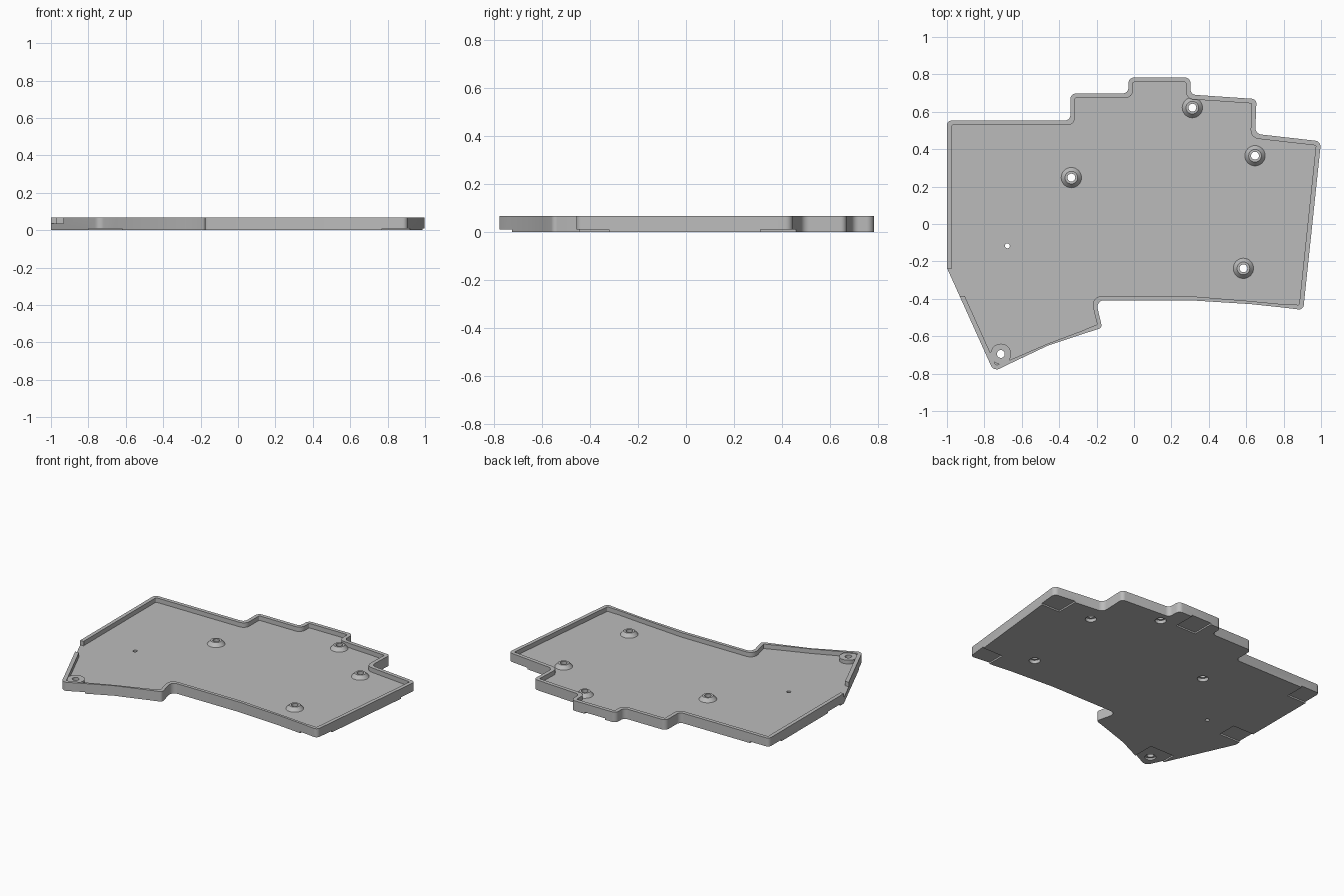
import bpy, bmesh, math
from mathutils import Vector

default = bpy.data.objects.get("Cube")
if default:
    bpy.data.objects.remove(default, do_unlink=True)

HEIGHT, FLOOR = 0.067, 0.037
WALL, SLIM = 0.025, 0.01

# Case outline, clockwise from above: x, y, corner radius, wall of the next edge
OUTLINE = [
    (-1, .553, .025, WALL), (-.34, .553, .03, WALL), (-.34, .698, .03, WALL),
    (-.03, .698, .03, WALL), (-.03, .783, .03, WALL), (.302, .783, .03, WALL),
    (.302, .692, .03, WALL), (.655, .668, .025, WALL), (.648, .482, .035, WALL),
    (1, .442, .03, WALL), (.905, -.46, .025, WALL), (.8, -.447, 0, SLIM),
    (.62, -.428, 0, .022), (.3, -.408, 0, .022), (-.205, -.408, .035, .022),
    (-.17, -.555, .02, WALL), (-.28, -.59, 0, SLIM), (-.46, -.65, 0, SLIM),
    (-.65, -.74, 0, WALL), (-.75, -.79, .035, WALL), (-1, -.235, .01, WALL),
]


def side(direction):
    return Vector((direction.y, -direction.x))


def inset(outline):
    """Move every edge inward by its own wall thickness."""
    result = []
    for i, (x, y, r, t) in enumerate(outline):
        p = Vector((x, y))
        before = outline[i - 1]
        after = outline[(i + 1) % len(outline)]
        d1 = (p - Vector(before[:2])).normalized()
        d2 = (Vector(after[:2]) - p).normalized()
        turn = d1.x * d2.y - d1.y * d2.x
        t1 = before[3]
        if abs(turn) < 0.2:
            q = p + (side(d1) + side(d2)).normalized() * (t1 + t) / 2
        else:
            a, b = p + side(d1) * t1, p + side(d2) * t
            gap = b - a
            q = a + d1 * ((gap.x * d2.y - gap.y * d2.x) / turn)
            r = max(r - t, 0.006) if turn < 0 else r + t * 0.5
        result.append((q.x, q.y, r, t))
    return result


def rounded(outline, steps=6):
    """Replace each corner that has a radius by an arc."""
    points = []
    for i, (x, y, r, _) in enumerate(outline):
        p = Vector((x, y))
        if r == 0:
            points.append(p)
            continue
        u = (Vector(outline[i - 1][:2]) - p).normalized()
        v = (Vector(outline[(i + 1) % len(outline)][:2]) - p).normalized()
        half = u.angle(v) / 2
        centre = p + (u + v).normalized() * r / math.sin(half)
        start = p + u * r / math.tan(half) - centre
        end = p + v * r / math.tan(half) - centre
        sweep = start.angle_signed(end)
        for k in range(steps + 1):
            a = -sweep * k / steps
            c, s = math.cos(a), math.sin(a)
            points.append(centre + Vector((start.x * c - start.y * s,
                                           start.x * s + start.y * c)))
    return points


def make(name, bm):
    bmesh.ops.recalc_face_normals(bm, faces=bm.faces)
    mesh = bpy.data.meshes.new(name)
    bm.to_mesh(mesh)
    bm.free()
    obj = bpy.data.objects.new(name, mesh)
    bpy.context.collection.objects.link(obj)
    return obj


def prism(name, points, low, high):
    bm = bmesh.new()
    face = bm.faces.new([bm.verts.new((p[0], p[1], low)) for p in points])
    top = bmesh.ops.extrude_face_region(bm, geom=[face])["geom"]
    moved = [g for g in top if isinstance(g, bmesh.types.BMVert)]
    bmesh.ops.translate(bm, verts=moved, vec=(0, 0, high - low))
    return make(name, bm)


def box(name, x1, x2, y1, y2, low, high):
    return prism(name, [(x1, y1), (x2, y1), (x2, y2), (x1, y2)], low, high)


def cone(name, centre, r1, r2, low, high):
    bm = bmesh.new()
    bmesh.ops.create_cone(bm, cap_ends=True, segments=32, radius1=r1,
                          radius2=r2, depth=high - low)
    bmesh.ops.translate(bm, verts=bm.verts, vec=(*centre, (low + high) / 2))
    return make(name, bm)


def combine(target, tool, operation):
    tool.hide_render = True
    mod = target.modifiers.new(tool.name, "BOOLEAN")
    mod.object, mod.operation, mod.solver = tool, operation, "EXACT"
    bpy.context.view_layer.objects.active = target
    bpy.ops.object.modifier_apply(modifier=mod.name)
    bpy.data.objects.remove(tool, do_unlink=True)


# Tray with hollow interior and an opening in the left wall
tray = prism("case_tray", rounded(OUTLINE), 0, HEIGHT)
combine(tray, prism("interior", rounded(inset(OUTLINE)), FLOOR, 0.2), "DIFFERENCE")
combine(tray, box("side_opening", -1.1, -.9, -.385, -.237, FLOOR, 0.2), "DIFFERENCE")

# Tapered screw bosses and the straight corner post
BOSSES = [(-.335, .248), (.312, .622), (.647, .365), (.585, -.237)]
POST = (-.712, -.695)
for spot in BOSSES:
    combine(tray, cone("boss", spot, .056, .034, FLOOR - .002, .061), "UNION")
combine(tray, cone("corner_post", POST, .055, .055, FLOOR - .01, .062), "UNION")

# Screw holes with head recesses below, and the small reset hole
for spot in BOSSES + [POST]:
    combine(tray, cone("screw_hole", spot, .021, .021, -.1, .2), "DIFFERENCE")
    combine(tray, cone("head_recess", spot, .034, .034, -.1, .022), "DIFFERENCE")
combine(tray, cone("reset_hole", (-.677, -.117), .013, .013, -.1, .2), "DIFFERENCE")

# Shallow foot pad recesses under the edges
PADS = [(.85, 1.1, .31, .46), (.77, 1.1, -.5, -.32), (.05, .2, .635, .9),
        (-1.1, -.86, .42, .6), (-1.1, -.845, -.2, -.07), (-.8, -.62, -.9, -.58)]
for pad in PADS:
    combine(tray, box("foot_recess", *pad, -.1, .01), "DIFFERENCE")

# Single grey plastic
grey = bpy.data.materials.new("grey_plastic")
grey.use_nodes = True
colour = (0.5, 0.5, 0.5, 1)
grey.diffuse_color = colour
grey.node_tree.nodes["Principled BSDF"].inputs["Base Color"].default_value = colour
tray.data.materials.clear()
tray.data.materials.append(grey)
for face in tray.data.polygons:
    face.material_index = 0

bpy.ops.object.select_all(action="DESELECT")
tray.select_set(True)
bpy.context.view_layer.objects.active = tray
bpy.ops.object.shade_smooth_by_angle(angle=math.radians(30))
